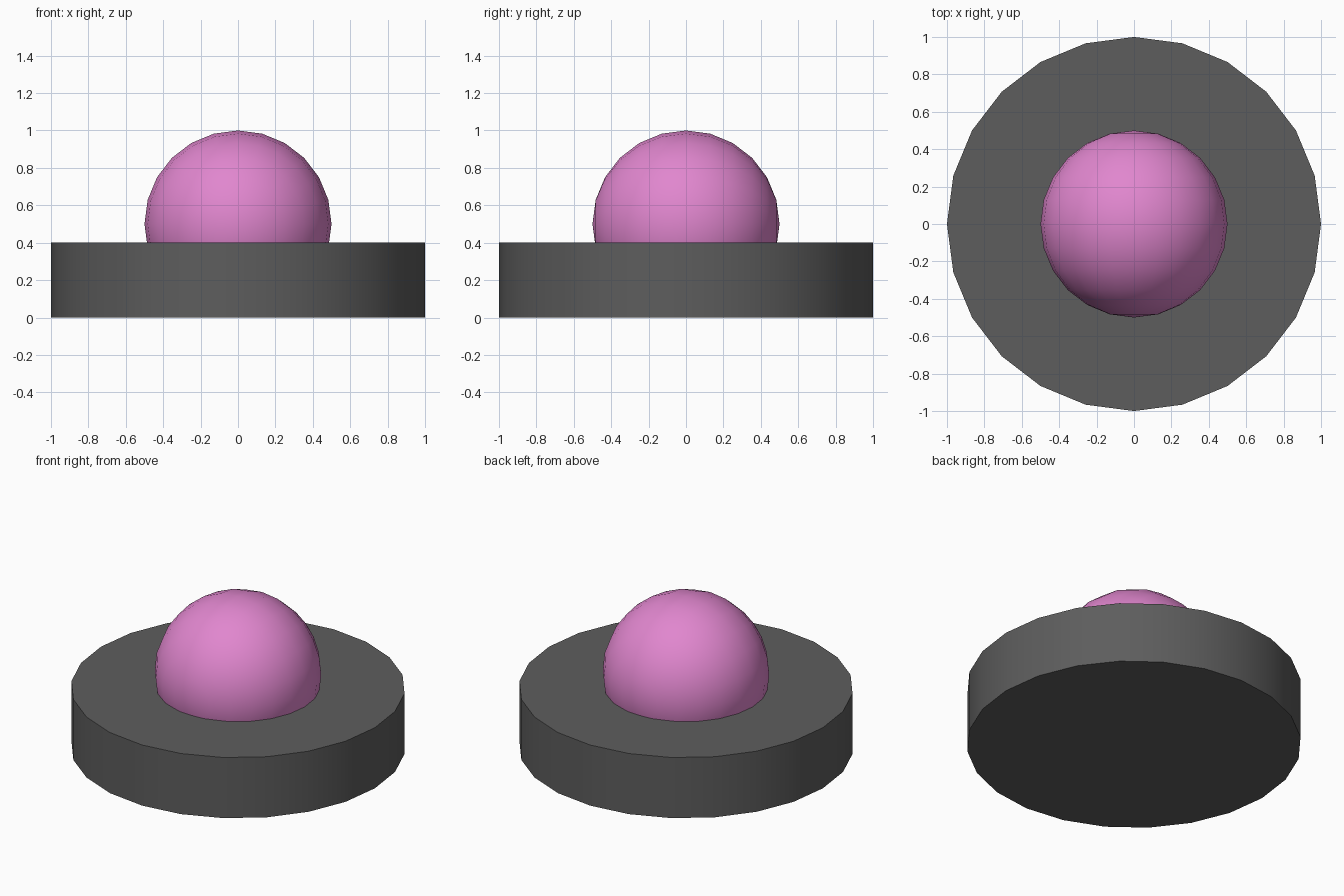
import bpy, math

if "Cube" in bpy.data.objects:
    bpy.data.objects.remove(bpy.data.objects["Cube"])


def finish(name, colour):
    ob = bpy.context.object
    ob.name = name
    mat = bpy.data.materials.new(name + "_colour")
    mat.diffuse_color = (*colour, 1)
    mat.use_nodes = True
    mat.node_tree.nodes["Principled BSDF"].inputs["Base Color"].default_value = mat.diffuse_color
    ob.data.materials.append(mat)
    bpy.ops.object.shade_smooth_by_angle(angle=math.radians(30))


# Round base disc
bpy.ops.mesh.primitive_cylinder_add(vertices=24, radius=1, depth=0.4, location=(0, 0, 0.2))
finish("base", (0.11, 0.11, 0.11))

# Ball sunk into the base, poles facing front and back
bpy.ops.mesh.primitive_uv_sphere_add(segments=24, ring_count=12, radius=0.5,
                                     location=(0, 0, 0.5), rotation=(math.pi / 2, 0, 0))
finish("ball", (0.75, 0.24, 0.62))
